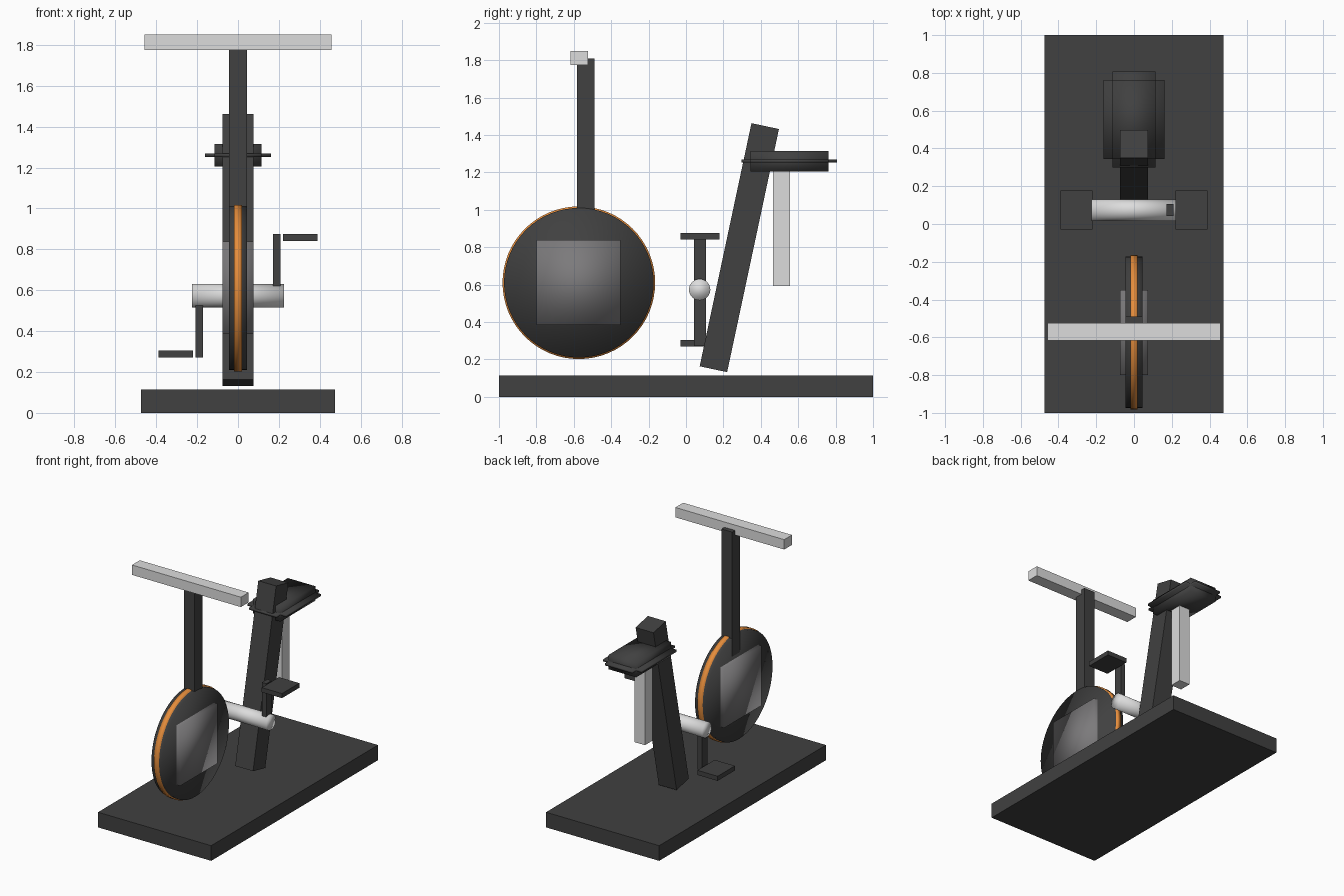
import bpy
import math

if "Cube" in bpy.data.objects:
    bpy.data.objects.remove(bpy.data.objects["Cube"])


def material(name, rgb):
    m = bpy.data.materials.new(name)
    m.diffuse_color = (*rgb, 1.0)
    m.use_nodes = True
    m.node_tree.nodes["Principled BSDF"].inputs["Base Color"].default_value = m.diffuse_color
    return m


DARK = material("charcoal", (0.052, 0.052, 0.052))
GREY = material("mid_grey", (0.2, 0.195, 0.2))
LIGHT = material("light_grey", (0.72, 0.72, 0.72))
ORANGE = material("orange", (0.8, 0.27, 0.045))


def finish(name, mat, smooth):
    ob = bpy.context.object
    ob.name = name
    ob.data.materials.append(mat)
    if smooth:
        bpy.ops.object.shade_smooth()
    return ob


def box(name, mat, x, y, z, smooth=False):
    """Box given by its (min, max) range on each axis."""
    ranges = (x, y, z)
    bpy.ops.mesh.primitive_cube_add(size=1, location=[(a + b) / 2 for a, b in ranges])
    bpy.context.object.scale = [b - a for a, b in ranges]
    bpy.ops.object.transform_apply(location=False, rotation=False, scale=True)
    return finish(name, mat, smooth)


def x_cylinder(name, mat, radius, half, y, z, sides):
    """Smooth cylinder lying along x."""
    bpy.ops.mesh.primitive_cylinder_add(vertices=sides, radius=radius, depth=2 * half,
                                        location=(0, y, z),
                                        rotation=(0, math.pi / 2, 0))
    return finish(name, mat, True)


# Floor platform
box("base", DARK, (-0.475, 0.475), (-1, 1), (0, 0.115))

# Flywheel with coloured rim band and hub housing
x_cylinder("flywheel", DARK, 0.40, 0.045, -0.573, 0.61, 64)
x_cylinder("flywheel_band", ORANGE, 0.408, 0.019, -0.573, 0.61, 64)
box("flywheel_housing", GREY, (-0.075, 0.075), (-0.8, -0.35), (0.385, 0.838), True)

# Handlebar and its post
box("handlebar_post", DARK, (-0.045, 0.045), (-0.583, -0.49), (0.865, 1.81))
box("handlebar", LIGHT, (-0.457, 0.457), (-0.618, -0.525), (1.775, 1.85))

# Crank axle, arms and pedals
AXLE_Y, AXLE_Z = 0.073, 0.573
x_cylinder("crank_axle", LIGHT, 0.057, 0.226, AXLE_Y, AXLE_Z, 32)
for side, s in (("right", 1), ("left", -1)):
    def span(a, b, c=0.0):
        return tuple(sorted((c + s * a, c + s * b)))
    box(side + "_crank_arm", DARK, span(0.172, 0.209), (0.042, 0.106),
        span(0.0, 0.302, AXLE_Z))
    box(side + "_pedal", DARK, span(0.22, 0.39), (-0.03, 0.178),
        span(0.268, 0.303, AXLE_Z))

# Leaning seat frame
frame = box("seat_frame", DARK, (-0.075, 0.075), (0.21, 0.36), (0.133, 1.462))
frame.rotation_euler.x = -math.radians(12.03)

# Seat: a padded block with thin lips on all four sides, on a light stem
box("seat_block", DARK, (-0.115, 0.115), (0.345, 0.762), (1.205, 1.315), True)
box("seat_side_lip", DARK, (-0.162, 0.162), (0.345, 0.762), (1.252, 1.268), True)
box("seat_end_lip", DARK, (-0.115, 0.115), (0.298, 0.808), (1.252, 1.268), True)
box("seat_stem", LIGHT, (-0.045, 0.045), (0.464, 0.556), (0.593, 1.21))
